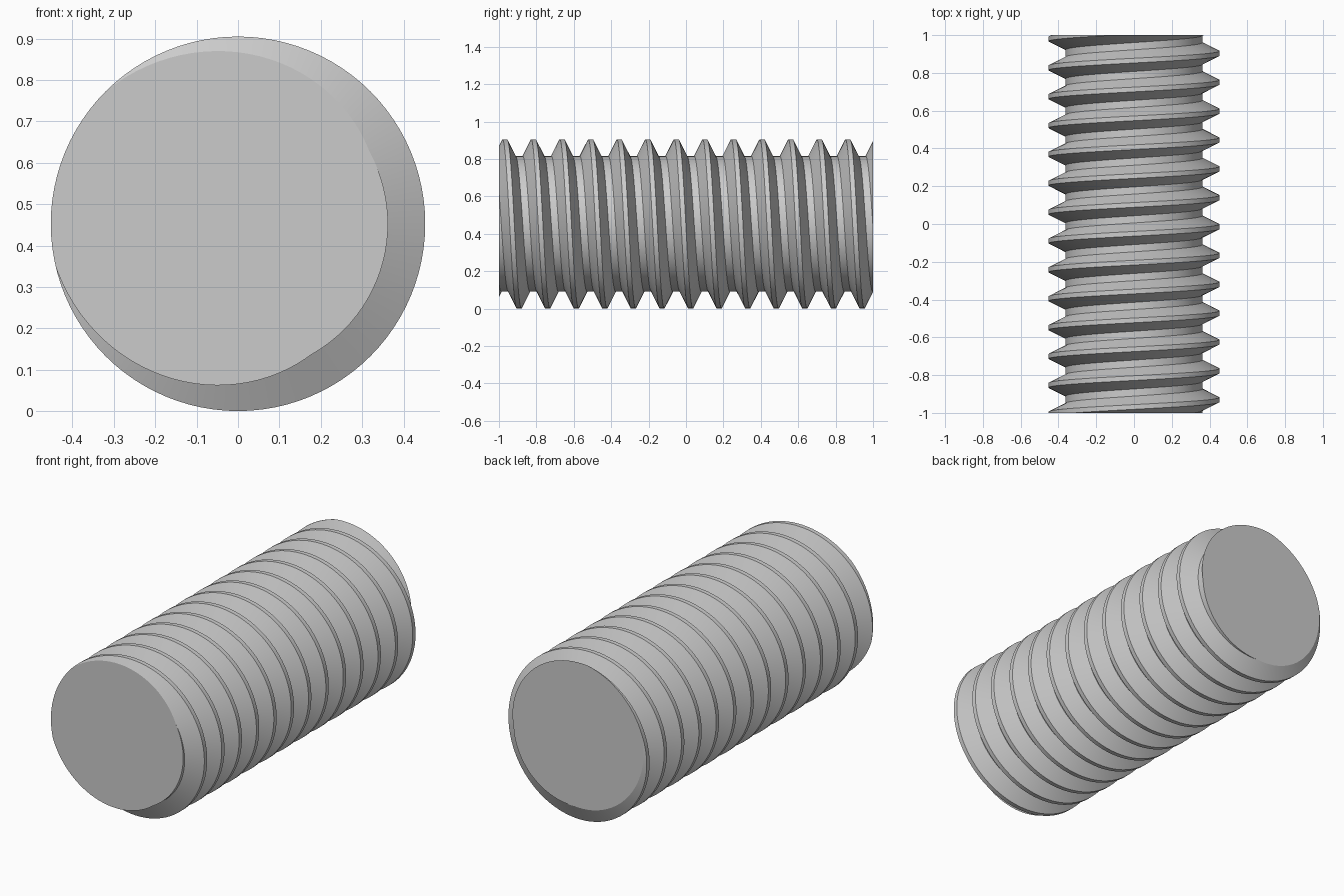
import bpy, bmesh, math

cube = bpy.data.objects.get("Cube")
if cube:
    bpy.data.objects.remove(cube, do_unlink=True)

CREST_R, ROOT_R = 0.4525, 0.3625
PITCH = 0.1528
CREST_W, ROOT_W = 0.025, 0.038      # flat widths along the axis
START = 0.865                       # a crest centre on the top line
SEGMENTS = 96
HALF = 1.0

# Single grey metal
metal = bpy.data.materials.new("grey metal")
metal.use_nodes = True
grey = (0.6, 0.6, 0.6, 1)
metal.diffuse_color = grey
metal.node_tree.nodes["Principled BSDF"].inputs["Base Color"].default_value = grey

# Thread profile repeated along the axis: crest flat, flank, root flat, flank
profile = []
for turn in range(-15, 4):
    y = START + turn * PITCH
    profile += [(y - CREST_W / 2, CREST_R), (y + CREST_W / 2, CREST_R),
                (y + (PITCH - ROOT_W) / 2, ROOT_R),
                (y + (PITCH + ROOT_W) / 2, ROOT_R)]

# Sweep the profile round the axis as a right-handed helix
bm = bmesh.new()
columns = []
for i in range(SEGMENTS + 1):
    a = math.tau * i / SEGMENTS
    lead = PITCH * (0.25 - i / SEGMENTS)
    columns.append([bm.verts.new((r * math.cos(a), y + lead, CREST_R + r * math.sin(a)))
                    for y, r in profile])
for left, right in zip(columns, columns[1:]):
    for j in range(len(profile) - 1):
        bm.faces.new((left[j], left[j + 1], right[j + 1], right[j]))
bmesh.ops.remove_doubles(bm, verts=bm.verts[:], dist=0.0001)

# Cut both ends square and cap them
for side in (-1, 1):
    geom = bm.verts[:] + bm.edges[:] + bm.faces[:]
    bmesh.ops.bisect_plane(bm, geom=geom, dist=1e-6, plane_co=(0, side * HALF, 0),
                           plane_no=(0, side, 0), clear_outer=True)
    rim = [e for e in bm.edges if e.is_boundary
           and all(abs(v.co.y - side * HALF) < 1e-4 for v in e.verts)]
    bmesh.ops.edgeloop_fill(bm, edges=rim)
bmesh.ops.recalc_face_normals(bm, faces=bm.faces[:])

mesh = bpy.data.meshes.new("threaded_rod")
bm.to_mesh(mesh)
bm.free()
mesh.materials.append(metal)
rod = bpy.data.objects.new("threaded_rod", mesh)
bpy.context.collection.objects.link(rod)

# Smooth round the helix, crisp at thread edges and ends
bpy.context.view_layer.objects.active = rod
rod.select_set(True)
bpy.ops.object.shade_smooth_by_angle(angle=math.radians(25))
